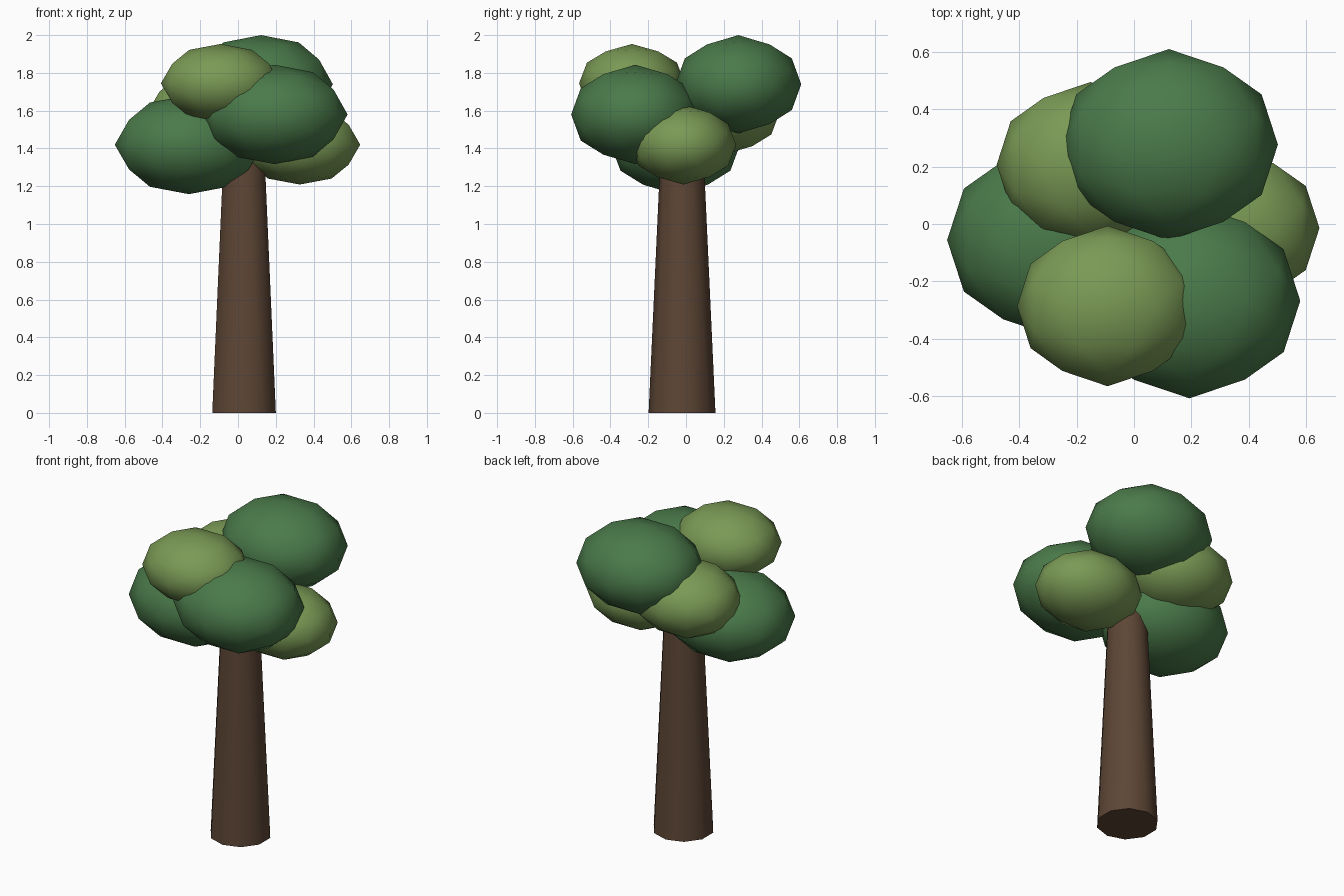
import bpy, bmesh, math
from itertools import combinations
from mathutils import Vector

if "Cube" in bpy.data.objects:
    bpy.data.objects.remove(bpy.data.objects["Cube"])


def material(name, rgb):
    m = bpy.data.materials.new(name)
    m.diffuse_color = (*rgb, 1.0)
    m.use_nodes = True
    m.node_tree.nodes["Principled BSDF"].inputs["Base Color"].default_value = m.diffuse_color
    return m


BARK = material("bark", (0.109, 0.061, 0.036))
DARK = material("dark_leaf", (0.069, 0.195, 0.069))
LIGHT = material("light_leaf", (0.195, 0.323, 0.091))


def finish(name, bm, mat, location, angle):
    bmesh.ops.recalc_face_normals(bm, faces=bm.faces[:])
    mesh = bpy.data.meshes.new(name)
    bm.to_mesh(mesh)
    bm.free()
    mesh.materials.append(mat)
    obj = bpy.data.objects.new(name, mesh)
    obj.location = location
    bpy.context.collection.objects.link(obj)
    bpy.ops.object.select_all(action='DESELECT')
    obj.select_set(True)
    bpy.context.view_layer.objects.active = obj
    bpy.ops.object.shade_smooth_by_angle(angle=math.radians(angle))
    return obj


def sphere_points():
    # icosahedron corners plus edge midpoints, all on the unit sphere
    p = (1 + math.sqrt(5)) / 2
    corners = []
    for a in (-1, 1):
        for b in (-p, p):
            corners += [Vector((b, a, 0)), Vector((a, 0, b)), Vector((0, b, a))]
    mids = [a + b for a, b in combinations(corners, 2) if (a - b).length < 2.1]
    return [v.normalized() for v in corners + mids]


POINTS = sphere_points()


def leaf_clump(name, mat, center, radii):
    bm = bmesh.new()
    for v in POINTS:
        bm.verts.new([c * r for c, r in zip(v, radii)])
    bmesh.ops.convex_hull(bm, input=bm.verts[:])
    finish(name, bm, mat, center, 60)


# Tapered ten-sided trunk
HEIGHT = 1.5
bm = bmesh.new()
bmesh.ops.create_cone(bm, cap_ends=True, segments=10,
                      radius1=0.177, radius2=0.108, depth=HEIGHT)
finish("trunk", bm, BARK, (0.032, -0.021, HEIGHT / 2), 50)

# Leaf clumps: name, colour, centre, radii
for clump in (
    ("leaves_left", DARK, (-0.26, -0.056, 1.42), (0.392, 0.342, 0.262)),
    ("leaves_right", LIGHT, (0.327, -0.014, 1.42), (0.32, 0.279, 0.211)),
    ("leaves_front_right", DARK, (0.193, -0.268, 1.58), (0.387, 0.34, 0.263)),
    ("leaves_back_left", LIGHT, (-0.152, 0.207, 1.59), (0.327, 0.288, 0.22)),
    ("leaves_front_top", LIGHT, (-0.092, -0.286, 1.745), (0.316, 0.28, 0.208)),
    ("leaves_back_top", DARK, (0.122, 0.277, 1.74), (0.38, 0.333, 0.26)),
):
    leaf_clump(*clump)
